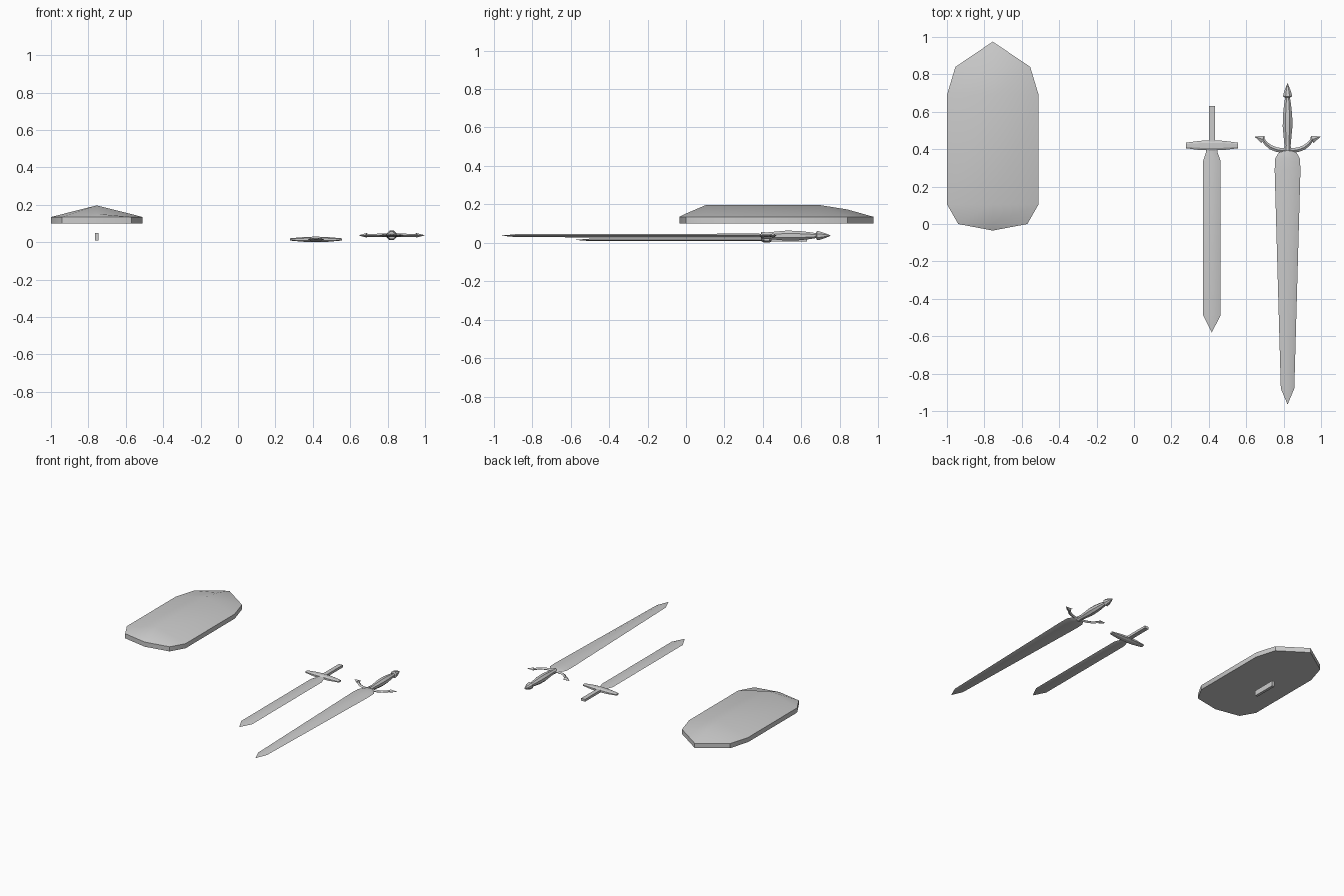
import bpy, bmesh, math
from mathutils import Vector

if "Cube" in bpy.data.objects:
    bpy.data.objects.remove(bpy.data.objects["Cube"])


def loft(name, rings, smooth=None):
    """Skin a list of equal-length rings and cap both ends."""
    bm = bmesh.new()
    loops = [[bm.verts.new(p) for p in ring] for ring in rings]
    for a, b in zip(loops, loops[1:]):
        for i in range(len(a)):
            j = (i + 1) % len(a)
            bm.faces.new((a[i], a[j], b[j], b[i]))
    bm.faces.new(loops[0])
    bm.faces.new(loops[-1])
    bmesh.ops.remove_doubles(bm, verts=bm.verts, dist=0.00005)
    bmesh.ops.recalc_face_normals(bm, faces=bm.faces)
    mesh = bpy.data.meshes.new(name)
    bm.to_mesh(mesh)
    bm.free()
    obj = bpy.data.objects.new(name, mesh)
    bpy.context.collection.objects.link(obj)
    if smooth:
        bpy.ops.object.select_all(action='DESELECT')
        obj.select_set(True)
        bpy.context.view_layer.objects.active = obj
        bpy.ops.object.shade_smooth_by_angle(angle=math.radians(smooth))
    return obj


def blade(name, x, z, profile):
    """Flat blade with bevelled edges; profile rows: y, half width, half thickness."""
    section = [(1, 0), (.5, 1), (-.5, 1), (-1, 0), (-.5, -1), (.5, -1)]
    loft(name, [[(x + u * w, y, z + v * t) for u, v in section]
                for y, w, t in profile], 30)


def turned(name, x, z, profile, sides=8):
    """Lathed part along y; profile rows: y, radius."""
    angles = [2 * math.pi * (k + .5) / sides for k in range(sides)]
    loft(name, [[(x + r * math.cos(a), y, z + r * math.sin(a)) for a in angles]
                for y, r in profile], 35)


def box(name, x0, x1, y0, y1, z0, z1):
    loft(name, [[(x0, y, z0), (x1, y, z0), (x1, y, z1), (x0, y, z1)] for y in (y0, y1)])


# Shield: ridged board; rows are y, half width, ridge height
SX, BOTTOM, RIM = -.755, .10, .135
rows = [(-.035, 0, RIM), (0, .185, .152), (.105, .245, .197),
        (.69, .245, .197), (.84, .2, .173), (.975, 0, RIM)]
loft("shield", [[(SX - w, y, BOTTOM), (SX - w, y, RIM), (SX, y, h),
                 (SX + w, y, RIM), (SX + w, y, BOTTOM)] for y, w, h in rows], 32)
box("shield_handle", SX - .01, SX + .01, .40, .58, .01, .05)

# Short sword
X1, Z1 = .416, .015
blade("short_blade", X1, Z1, [(-.58, 0, 0), (-.49, .046, .007), (.34, .046, .007),
                              (.385, .03, .007), (.41, .03, .007)])
loft("short_guard", [[(X1 + dx, .42 + u * w, Z1 + v * t)
                      for u, v in ((1, .5), (.5, 1), (-.5, 1), (-1, .5),
                                   (-1, -.5), (-.5, -1), (.5, -1), (1, -.5))]
                     for dx, w, t in ((-.139, .015, .006), (-.06, .025, .013), (0, .026, .015),
                                      (.06, .025, .013), (.139, .015, .006))])
box("short_grip", X1 - .016, X1 + .016, .43, .63, Z1 - .008, Z1 + .01)

# Long sword
X2, Z2 = .821, .037
blade("long_blade", X2, Z2, [(-.965, 0, 0), (-.88, .036, .008), (.29, .069, .010),
                             (.35, .066, .010), (.375, .052, .010), (.405, .026, .009)])
turned("long_grip", X2, Z2, [(.39, .021), (.42, .018), (.46, .022), (.52, .028),
                             (.58, .027), (.64, .020), (.675, .014), (.69, .014)])
turned("long_pommel", X2, Z2, [(.675, .012), (.682, .026), (.695, .024),
                               (.725, .013), (.752, .001)])

# Upswept guard with barbed tips; rows are x, y, half width, half thickness
half = [(.03, .393, .013, .010), (.06, .398, .012, .009), (.09, .410, .012, .008),
        (.115, .430, .010, .008), (.130, .450, .009, .008),
        (.132, .452, .021, .012), (.175, .467, .001, .001)]
path = [(-x, y, w, t) for x, y, w, t in reversed(half)] + [(0, .392, .014, .012)] + half
rings = []
for i, (x, y, w, t) in enumerate(path):
    a, b = path[max(i - 1, 0)], path[min(i + 1, len(path) - 1)]
    d = Vector((b[0] - a[0], b[1] - a[1], 0)).normalized()
    side, c = Vector((-d.y, d.x, 0)), Vector((X2 + x, y, Z2))
    up = Vector((0, 0, t))
    rings.append([c + side * w, c + up, c - side * w, c - up])
loft("long_guard", rings)
